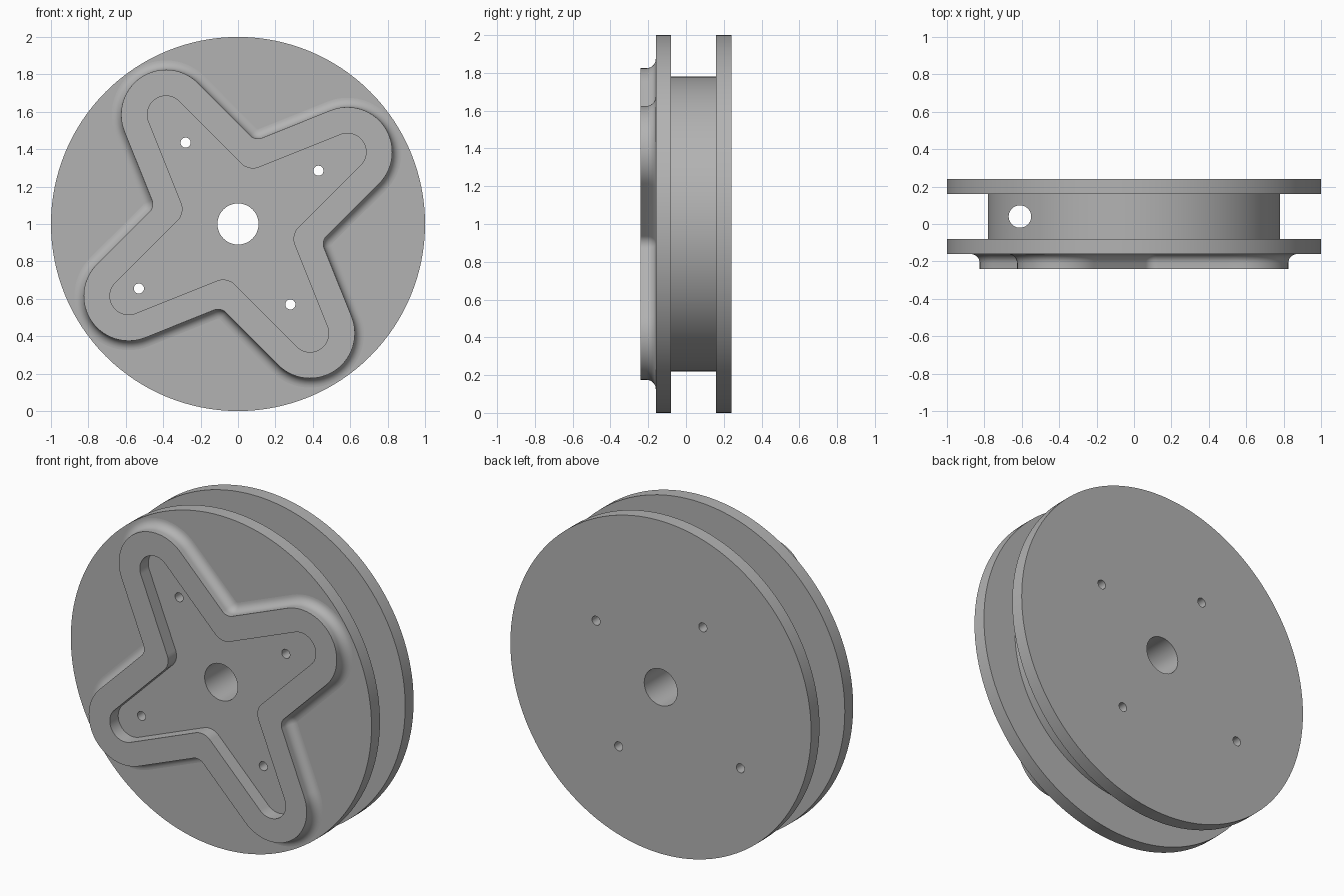
import bpy, bmesh
from math import sin, cos, pi, radians, sqrt

if "Cube" in bpy.data.objects:
    bpy.data.objects.remove(bpy.data.objects["Cube"], do_unlink=True)

CENTRE_Z = 1.0
grey = bpy.data.materials.new("plain_grey")
grey.use_nodes = True
grey.diffuse_color = (0.45, 0.45, 0.45, 1)
grey.node_tree.nodes["Principled BSDF"].inputs["Base Color"].default_value = grey.diffuse_color


def loft(name, loops, ring=False):
    """Skin a list of (outline, y) sections; cap the ends or join them into a ring."""
    bm = bmesh.new()
    rows = [[bm.verts.new((x, y, z + CENTRE_Z)) for x, z in pts] for pts, y in loops]
    pairs = list(zip(rows, rows[1:]))
    if ring:
        pairs.append((rows[-1], rows[0]))
    else:
        bm.faces.new(rows[0])
        bm.faces.new(rows[-1])
    n = len(rows[0])
    for a, b in pairs:
        for i in range(n):
            j = (i + 1) % n
            bm.faces.new((a[i], a[j], b[j], b[i]))
    bmesh.ops.recalc_face_normals(bm, faces=bm.faces)
    mesh = bpy.data.meshes.new(name)
    bm.to_mesh(mesh)
    bm.free()
    obj = bpy.data.objects.new(name, mesh)
    bpy.context.collection.objects.link(obj)
    mesh.materials.append(grey)
    return obj


def circle(r, x=0, z=0, n=128):
    return [(x + r * cos(2 * pi * i / n), z + r * sin(2 * pi * i / n)) for i in range(n)]


def arc(cx, cy, r, a0, a1, n):
    return [(cx + r * cos(a0 + (a1 - a0) * i / n), cy + r * sin(a0 + (a1 - a0) * i / n))
            for i in range(n + 1)]


def star(tip_r, notch_r, reach=0.70, taper=radians(11.5), turn=radians(33.35)):
    """Four tapered arms with round tips and filleted notches between them."""
    side = pi / 2 - taper
    d = (reach * sin(taper) + tip_r + notch_r) * sqrt(2) / (sin(taper) + cos(taper))
    quarter = arc(reach, 0, tip_r, -side, side, 28)
    quarter += arc(d * cos(pi / 4), d * sin(pi / 4), notch_r, side + pi, taper + pi, 10)
    pts = []
    for k in range(4):
        c, s = cos(turn + k * pi / 2), sin(turn + k * pi / 2)
        pts += [(x * c - y * s, x * s + y * c) for x, y in quarter]
    return pts


def select_only(obj):
    bpy.ops.object.select_all(action='DESELECT')
    obj.select_set(True)
    bpy.context.view_layer.objects.active = obj


def cut(target, cutter):
    mod = target.modifiers.new("hole", 'BOOLEAN')
    mod.operation, mod.solver, mod.object = 'DIFFERENCE', 'EXACT', cutter
    select_only(target)
    bpy.ops.object.modifier_apply(modifier=mod.name)
    bpy.data.objects.remove(cutter, do_unlink=True)


# Spool body: two flanges with a narrower drum between them
rim, drum = circle(1.0), circle(0.78)
body = loft("spool_body", [(rim, -0.16), (rim, -0.08), (drum, -0.08),
                           (drum, 0.16), (rim, 0.16), (rim, 0.24)])

# Centre bore and four screw holes, front to back
holes = [(0, 0, 0.11), (-0.28, 0.435, 0.027), (0.43, 0.285, 0.027),
         (-0.53, -0.345, 0.027), (0.28, -0.43, 0.027)]
for x, z, r in holes:
    pts = circle(r, x, z, 48 if r > 0.1 else 24)
    cut(body, loft("hole_cutter", [(pts, -0.5), (pts, 0.5)]))

# Upright cord hole through the side of the drum
bpy.ops.mesh.primitive_cylinder_add(vertices=48, radius=0.06, depth=1.7,
                                    location=(-0.61, 0.04, CENTRE_Z))
cut(body, bpy.context.object)

# Raised star wall with a curved foot and an open pocket inside
FOOT, FRONT, BACK = 0.05, -0.24, -0.16
sections = []
for i in range(9):
    a = pi / 2 * i / 8
    out = FOOT * (1 - sin(a))
    sections.append((star(0.24 + out, 0.06 - out), BACK - FOOT * (1 - cos(a))))
pocket = star(0.10, 0.09)
sections += [(star(0.24, 0.06), FRONT), (pocket, FRONT), (pocket, BACK)]
wall = loft("star_wall", sections, ring=True)

for obj in (body, wall):
    select_only(obj)
    bpy.ops.object.shade_smooth_by_angle(angle=radians(30))
